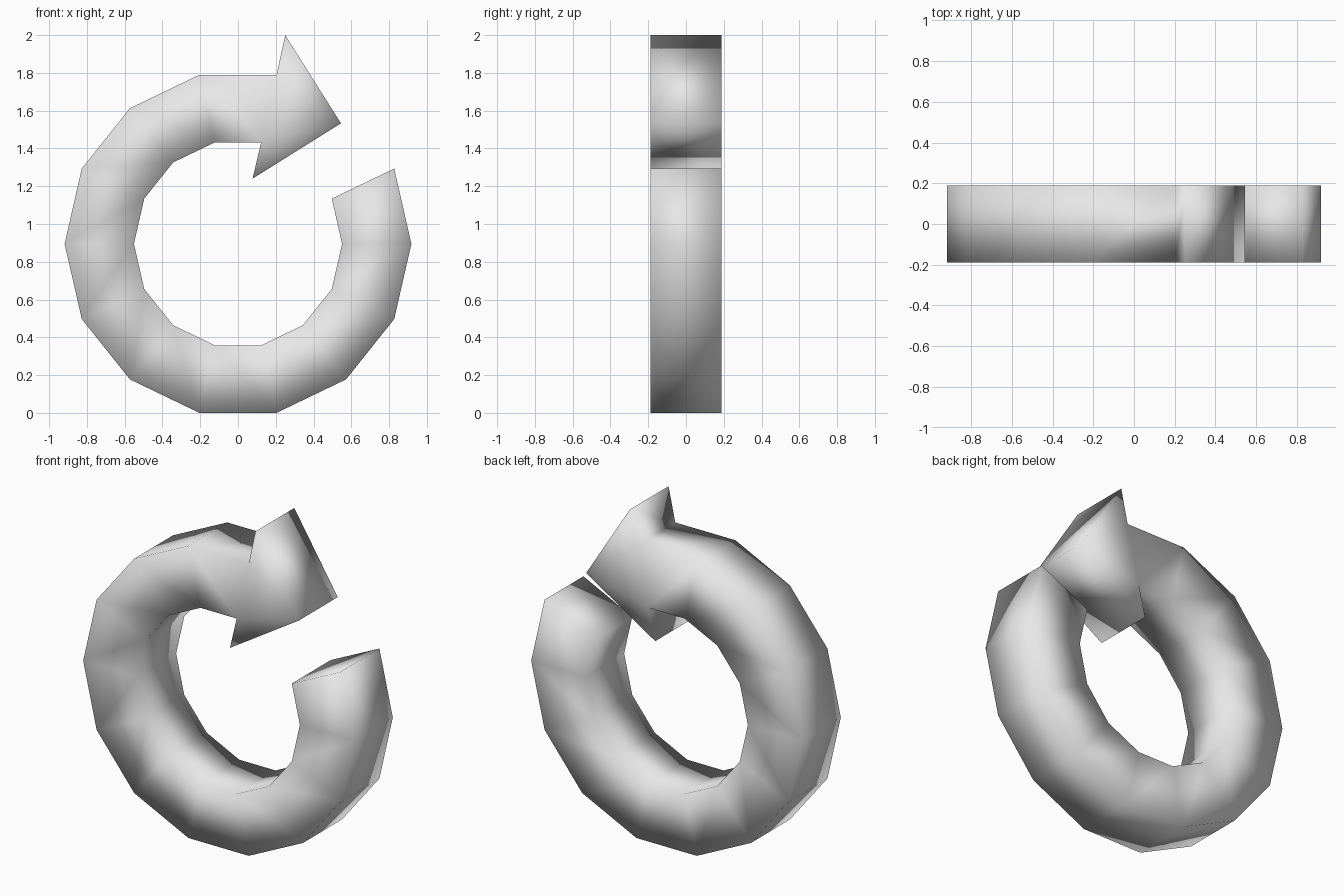
import bpy
import bmesh
from math import cos, sin, pi

cube = bpy.data.objects.get("Cube")
if cube:
    bpy.data.objects.remove(cube, do_unlink=True)

SIDES = 14
SEGMENTS = 12
CENTRE_Z = 0.895
OUTER, INNER = 0.918, 0.551
HALF_DEPTH = 0.188

# Single grey surface
grey = bpy.data.materials.new("light_grey")
grey.use_nodes = True
colour = (0.8, 0.8, 0.8, 1)
grey.diffuse_color = colour
grey.node_tree.nodes["Principled BSDF"].inputs["Base Color"].default_value = colour


def arc(radius):
    """Points clockwise from the tail of the ring to the neck of the head."""
    angles = [2 * pi / SIDES * (1 - k) for k in range(SEGMENTS + 1)]
    return [(radius * cos(a), CENTRE_Z + radius * sin(a)) for a in angles]


# Outline: outer arc, arrow head, then inner arc back to the tail
head = [(0.25, 2.0), (0.545, 1.533), (0.077, 1.24)]
outline = arc(OUTER) + head + arc(INNER)[::-1]
count = len(outline)

bm = bmesh.new()
layers = [[bm.verts.new((x, y, z)) for x, z in outline]
          for y in (-HALF_DEPTH, HALF_DEPTH)]

# Front and back: ring quads and the head
for layer in layers:
    for k in range(SEGMENTS):
        bm.faces.new([layer[i] for i in (k, k + 1, count - 2 - k, count - 1 - k)])
    bm.faces.new(layer[SEGMENTS:SEGMENTS + len(head) + 2])

# Walls around the outline, including the tail end
front, back = layers
for i in range(count):
    j = (i + 1) % count
    bm.faces.new((front[i], front[j], back[j], back[i]))

bmesh.ops.recalc_face_normals(bm, faces=bm.faces)
for face in bm.faces:
    face.smooth = True

mesh = bpy.data.meshes.new("circular_arrow")
bm.to_mesh(mesh)
bm.free()
mesh.materials.append(grey)
arrow = bpy.data.objects.new("circular_arrow", mesh)
bpy.context.collection.objects.link(arrow)
